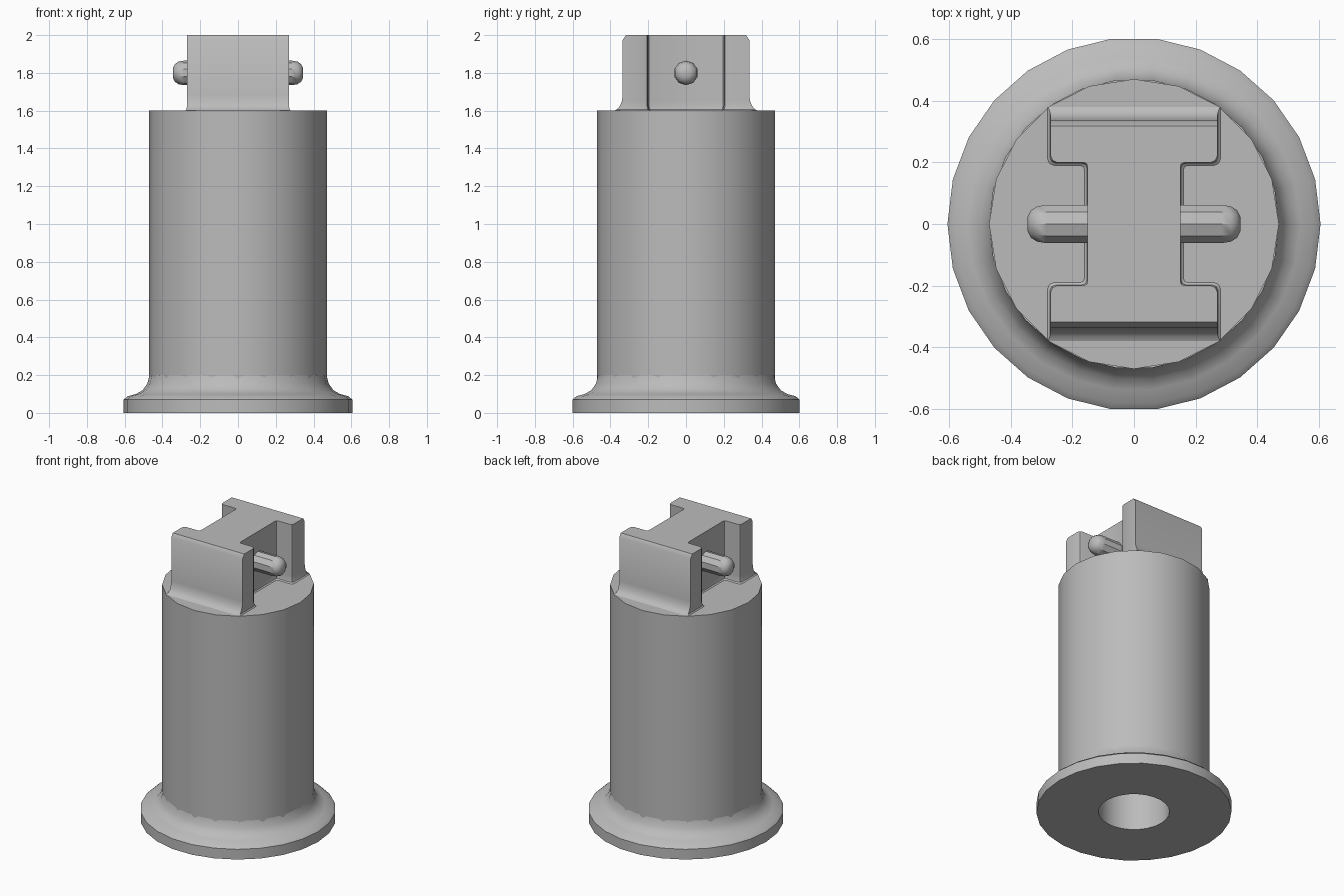
import bpy, bmesh, math
from mathutils import Matrix

cube = bpy.data.objects.get("Cube")
if cube:
    bpy.data.objects.remove(cube)

grey = bpy.data.materials.new("plain_grey")
grey.use_nodes = True
colour = (0.5, 0.5, 0.5, 1)
grey.diffuse_color = colour
grey.node_tree.nodes["Principled BSDF"].inputs["Base Color"].default_value = colour


def loft(name, rings, cap_start=True, cap_end=True, angle=35, matrix=Matrix()):
    """Skin a list of equal-length point rings into a smooth-shaded part."""
    bm = bmesh.new()
    rows = [[bm.verts.new(p) for p in ring] for ring in rings]
    n = len(rows[0])
    for a, b in zip(rows, rows[1:]):
        for i in range(n):
            j = (i + 1) % n
            bm.faces.new((a[i], a[j], b[j], b[i]))
    if cap_start:
        bm.faces.new(rows[0][::-1])
    if cap_end:
        bm.faces.new(rows[-1])
    bm.transform(matrix)
    mesh = bpy.data.meshes.new(name)
    bm.to_mesh(mesh)
    bm.free()
    mesh.materials.append(grey)
    obj = bpy.data.objects.new(name, mesh)
    bpy.context.collection.objects.link(obj)
    bpy.ops.object.select_all(action="DESELECT")
    obj.select_set(True)
    bpy.context.view_layer.objects.active = obj
    bpy.ops.object.shade_smooth_by_angle(angle=math.radians(angle))
    return obj


def circles(profile, sides):
    """Turn (radius, height) pairs into rings about z."""
    step = math.tau / sides
    return [[(r * math.cos(i * step), r * math.sin(i * step), z)
             for i in range(sides)] for r, z in profile]


# Flared foot with the bore up its middle
foot = [(0.22, 1.5), (0.22, 0.0), (0.605, 0.0), (0.605, 0.07), (0.585, 0.088),
        (0.54, 0.1), (0.505, 0.12), (0.48, 0.155), (0.469, 0.2)]
loft("foot_and_bore", circles(foot, 26), cap_end=False)

# Main barrel
loft("barrel", circles([(0.47, 0.12), (0.47, 1.6)], 20), cap_start=False)

# Head: I-shaped block, flared at the base and bevelled at the top
corner = [(0.27, 0.22), (0.264, 0.206), (0.25, 0.2),
          (0.165, 0.2), (0.154, 0.196), (0.15, 0.185)]


def head_ring(z, outer_y, grow):
    quarter = [(0.27 + grow, outer_y)] + [(x + grow, y - grow) for x, y in corner]
    right = quarter + [(x, -y) for x, y in quarter[::-1]]
    return [(x, y, z) for x, y in (right + [(-x, -y) for x, y in right])[::-1]]


levels = [(1.6, 0.38, 0.01), (1.607, 0.365, 0.003), (1.625, 0.35, 0),
          (1.65, 0.34, 0), (1.68, 0.335, 0), (1.975, 0.335, 0), (2.0, 0.318, 0)]
loft("head", [head_ring(*level) for level in levels])

# Cross pin with domed ends
dome = [(0.025, 0.345), (0.047, 0.334), (0.06, 0.315), (0.065, 0.285)]
pin = [(r, -h) for r, h in dome] + dome[::-1]
to_side = Matrix.Translation((0, 0, 1.8)) @ Matrix.Rotation(math.pi / 2, 4, "Y")
loft("cross_pin", circles(pin, 10), matrix=to_side)
